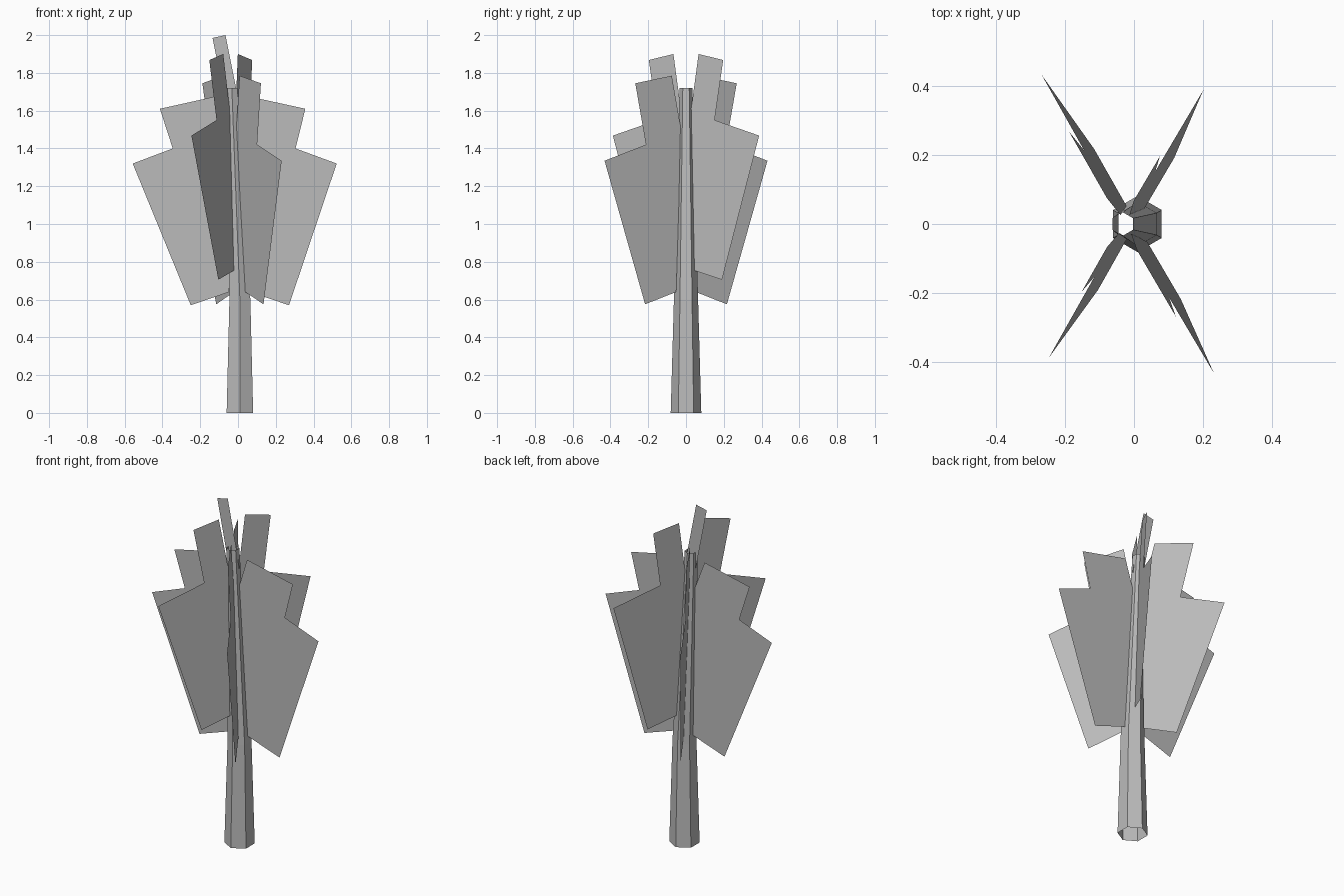
import bpy
import bmesh
from math import radians, cos, sin

cube = bpy.data.objects.get("Cube")
if cube:
    bpy.data.objects.remove(cube, do_unlink=True)

grey = bpy.data.materials.new("plain_grey")
grey.use_nodes = True
grey.diffuse_color = (0.5, 0.5, 0.5, 1)
grey.node_tree.nodes["Principled BSDF"].inputs["Base Color"].default_value = (0.5, 0.5, 0.5, 1)


def axis_x(z):
    """Centre line of the leaning trunk."""
    return 0.01 - 0.04 * max(z - 0.6, 0) / 1.05


def finish(name, bm):
    mesh = bpy.data.meshes.new(name)
    bm.to_mesh(mesh)
    bm.free()
    mesh.materials.append(grey)
    obj = bpy.data.objects.new(name, mesh)
    bpy.context.collection.objects.link(obj)
    return obj


def frond(name, angle, outline):
    """Flat plate in a plane through the trunk, outlined by (radius, height)."""
    a = radians(angle)
    bm = bmesh.new()
    bm.faces.new([bm.verts.new((axis_x(z) + r * cos(a), r * sin(a), z))
                  for r, z in outline])
    finish(name, bm)


# Six-sided open trunk, tapering and leaning
bm = bmesh.new()
rings = []
for z, radius in [(0, 0.081), (0.6, 0.064), (1.2, 0.048), (1.72, 0.034)]:
    rings.append([bm.verts.new((axis_x(z) + radius * cos(radians(60 * i + 30)),
                                radius * sin(radians(60 * i + 30)), z))
                  for i in range(6)])
for low, high in zip(rings, rings[1:]):
    for i in range(6):
        j = (i + 1) % 6
        bm.faces.new((low[i], low[j], high[j], high[i]))
finish("trunk", bm)

# Foliage plates, a stepped outline for each pair of opposite arms
wide = [(0.055, 0.64), (0.26, 0.57), (0.54, 1.32), (0.325, 1.4),
        (0.385, 1.61), (0.09, 1.675), (0.03, 1.5)]
middle = [(0.06, 0.64), (0.25, 0.575), (0.498, 1.335), (0.245, 1.42),
          (0.31, 1.745), (0.087, 1.785), (0.03, 1.5)]
tall = [(0.047, 0.755), (0.22, 0.705), (0.447, 1.468), (0.175, 1.55),
        (0.227, 1.868), (0.077, 1.9), (0.03, 1.6)]
arms = {"left": (0, wide), "back_left": (60, tall), "back_right": (120, middle),
        "right": (180, wide), "front_right": (240, tall), "front_left": (300, middle)}
for side, (angle, outline) in arms.items():
    frond(side + "_foliage", angle, outline)

# Narrow crown plate at the tip
frond("crown_foliage", 180, [(0.03, 1.6), (-0.04, 1.61), (0.023, 2.0), (0.092, 1.985)])
